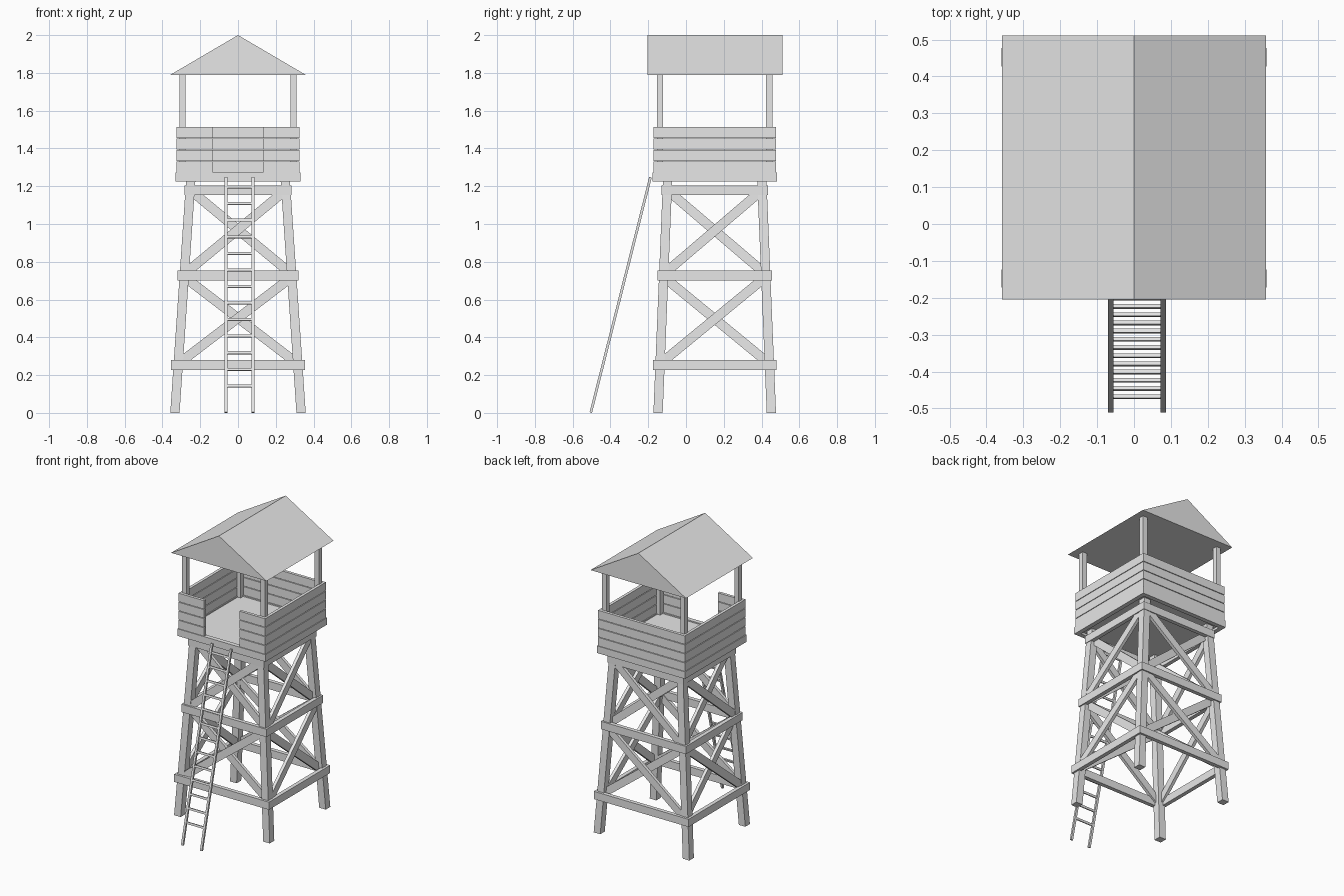
import bpy, bmesh
from mathutils import Vector, Matrix

if "Cube" in bpy.data.objects:
    bpy.data.objects.remove(bpy.data.objects["Cube"])

CY = 0.152  # centre of the tower in y (ladder leans out in front)

grey = bpy.data.materials.new("plain grey")
grey.diffuse_color = (0.8, 0.8, 0.8, 1)
grey.use_nodes = True
grey.node_tree.nodes["Principled BSDF"].inputs["Base Color"].default_value = grey.diffuse_color


def finish(name, bm):
    bmesh.ops.recalc_face_normals(bm, faces=bm.faces)
    me = bpy.data.meshes.new(name)
    bm.to_mesh(me)
    bm.free()
    me.materials.append(grey)
    ob = bpy.data.objects.new(name, me)
    bpy.context.collection.objects.link(ob)
    return ob


def box(bm, x0, x1, y0, y1, z0, z1):
    m = Matrix.Translation(((x0 + x1) / 2, (y0 + y1) / 2, (z0 + z1) / 2))
    m = m @ Matrix.Diagonal((x1 - x0, y1 - y0, z1 - z0, 1))
    bmesh.ops.create_cube(bm, size=1, matrix=m)


def beam(bm, p, q, width, thick, normal):
    """Plank from p to q, thin along the normal."""
    p, q = Vector(p), Vector(q)
    d = (q - p).normalized()
    n = Vector(normal)
    n = (n - d * n.dot(d)).normalized()
    w = n.cross(d)
    m = Matrix((d * (q - p).length, w * width, n * thick)).transposed().to_4x4()
    bmesh.ops.create_cube(bm, size=1, matrix=Matrix.Translation((p + q) / 2) @ m)


def leg_x(z):  # leg centre offsets, tapering with height
    return 0.334 - 0.068 * z


def leg_y(z):
    return 0.300 - 0.041 * z


# legs: square prisms leaning inwards
bm = bmesh.new()
LEG_TOP, R = 1.245, 0.0245
for sx in (-1, 1):
    for sy in (-1, 1):
        rings = []
        for z in (0, LEG_TOP):
            cx, cy = sx * leg_x(z), CY + sy * leg_y(z)
            rings.append([bm.verts.new((cx + a * R, cy + b * R, z))
                          for a, b in ((-1, -1), (1, -1), (1, 1), (-1, 1))])
        lo, hi = rings
        bm.faces.new(lo)
        bm.faces.new(hi)
        for i in range(4):
            j = (i + 1) % 4
            bm.faces.new((lo[i], lo[j], hi[j], hi[i]))
finish("tower_legs", bm)

# three rings of horizontal boards outside the legs
bm = bmesh.new()
T = 0.027
for z0, z1, hx, hy in ((0.228, 0.28, 0.355, 0.328),
                       (0.702, 0.755, 0.319, 0.304),
                       (1.153, 1.205, 0.284, 0.281)):
    for s in (-1, 1):
        a, b = sorted((s * hy, s * (hy - T)))
        box(bm, -hx, hx, CY + a, CY + b, z0, z1)
        a, b = sorted((s * hx, s * (hx - T)))
        box(bm, a, b, CY - hy + T, CY + hy - T, z0, z1)
finish("horizontal_beams", bm)

# crossed braces on every side, two bays high
bm = bmesh.new()
for za, zb in ((0.26, 0.72), (0.735, 1.18)):
    for s in (-1, 1):
        for k in (-1, 1):
            off = 0.011 * k
            beam(bm, (-k * leg_x(za), CY + s * (leg_y(za) + off), za),
                 (k * leg_x(zb), CY + s * (leg_y(zb) + off), zb),
                 0.05, 0.021, (0, s, 0))
            beam(bm, (s * (leg_x(za) + off), CY - k * leg_y(za), za),
                 (s * (leg_x(zb) + off), CY + k * leg_y(zb), zb),
                 0.05, 0.021, (s, 0, 0))
finish("cross_braces", bm)

# platform floor and its rim boards
bm = bmesh.new()
box(bm, -0.305, 0.305, CY - 0.305, CY + 0.305, 1.24, 1.265)
finish("platform_floor", bm)
bm = bmesh.new()
for s in (-1, 1):
    a, b = sorted((s * 0.33, s * 0.30))
    box(bm, -0.33, 0.33, CY + a, CY + b, 1.225, 1.273)
    box(bm, a, b, CY - 0.30, CY + 0.30, 1.225, 1.273)
finish("platform_rim", bm)

# railing boards: four rows, doorway in the front
bm = bmesh.new()
OUT, IN = 0.325, 0.305
for i in range(4):
    z0 = 1.273 + i * 0.0612
    z1 = z0 + 0.057
    box(bm, -OUT, OUT, CY + IN, CY + OUT, z0, z1)
    box(bm, -OUT, -0.132, CY - OUT, CY - IN, z0, z1)
    box(bm, 0.132, OUT, CY - OUT, CY - IN, z0, z1)
    for s in (-1, 1):
        a, b = sorted((s * OUT, s * IN))
        box(bm, a, b, CY - IN, CY + IN, z0, z1)
finish("railing_boards", bm)

# roof posts
bm = bmesh.new()
for sx in (-1, 1):
    for sy in (-1, 1):
        x, y = sx * 0.294, CY + sy * 0.289
        box(bm, x - 0.0165, x + 0.0165, y - 0.0165, y + 0.0165, 1.255, 1.80)
finish("roof_posts", bm)

# gabled roof: triangular profile along y
bm = bmesh.new()
ends = [[bm.verts.new((x, y, z)) for x, z in ((-0.358, 1.79), (0.358, 1.79), (0, 2.0))]
        for y in (-0.205, 0.511)]
bm.faces.new(ends[0])
bm.faces.new(ends[1])
for i in range(3):
    j = (i + 1) % 3
    bm.faces.new((ends[0][i], ends[0][j], ends[1][j], ends[1][i]))
finish("gabled_roof", bm)

# leaning ladder
bm = bmesh.new()
bottom, top = Vector((0.008, -0.504, 0.002)), Vector((0.008, -0.188, 1.248))
for s in (-1, 1):
    dx = Vector((s * 0.071, 0, 0))
    beam(bm, bottom + dx, top + dx, 0.015, 0.014, (0, -1, 0.25))
for i in range(13):
    p = bottom.lerp(top, (0.141 + i * 0.0877) / 1.246)
    beam(bm, p - Vector((0.068, 0, 0)), p + Vector((0.068, 0, 0)), 0.014, 0.010, (0, -1, 0.25))
finish("ladder", bm)
